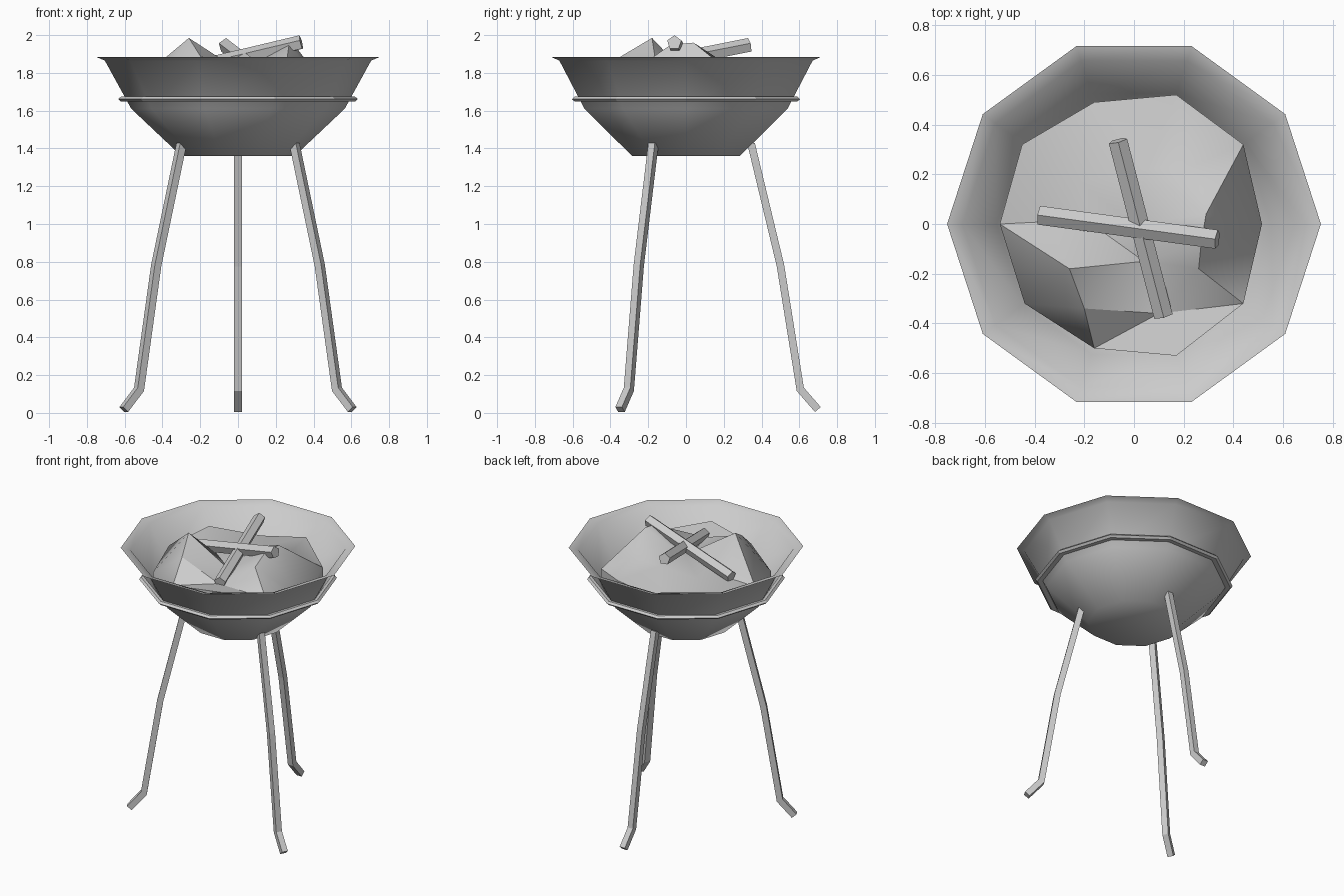
import bpy, bmesh
from math import sin, cos, radians, pi
from mathutils import Vector
from mathutils.geometry import delaunay_2d_cdt

if "Cube" in bpy.data.objects:
    bpy.data.objects.remove(bpy.data.objects["Cube"])

SIDES = 10


def make_object(name, verts, faces, smooth=None):
    mesh = bpy.data.meshes.new(name)
    mesh.from_pydata([tuple(v) for v in verts], [], faces)
    bm = bmesh.new()
    bm.from_mesh(mesh)
    bmesh.ops.recalc_face_normals(bm, faces=bm.faces)
    bm.to_mesh(mesh)
    bm.free()
    obj = bpy.data.objects.new(name, mesh)
    bpy.context.collection.objects.link(obj)
    if smooth:
        bpy.ops.object.select_all(action='DESELECT')
        obj.select_set(True)
        bpy.context.view_layer.objects.active = obj
        bpy.ops.object.shade_smooth_by_angle(angle=radians(smooth))
    return obj


def lathe(name, profile, closed, smooth=None):
    """Spin an (r, z) profile; open profiles get flat end caps."""
    n = len(profile)
    verts = [(r * cos(2 * pi * i / SIDES), r * sin(2 * pi * i / SIDES), z)
             for i in range(SIDES) for r, z in profile]
    faces = []
    for i in range(SIDES):
        a, b = i * n, (i + 1) % SIDES * n
        for j in range(n if closed else n - 1):
            k = (j + 1) % n
            faces.append((a + j, b + j, b + k, a + k))
    if not closed:
        faces += [[i * n + e for i in range(SIDES)] for e in (0, n - 1)]
    return make_object(name, verts, faces, smooth)


def sweep(name, rings):
    """Skin a list of equal-sized vertex rings and cap both ends."""
    m = len(rings[0])
    verts = [v for ring in rings for v in ring]
    faces = [(s * m + j, s * m + (j + 1) % m, (s + 1) * m + (j + 1) % m, (s + 1) * m + j)
             for s in range(len(rings) - 1) for j in range(m)]
    faces += [list(range(m)), list(range(len(verts) - m, len(verts)))]
    return make_object(name, verts, faces)


# Bowl: outer wall, flared lip, inner wall and floor
lathe("bowl", [(0.30, 1.36), (0.565, 1.61), (0.705, 1.865), (0.752, 1.885),
               (0.69, 1.868), (0.552, 1.62), (0.29, 1.378)], False, 60)

# Band around the bowl
lathe("bowl_band", [(0.585, 1.65), (0.62, 1.648), (0.634, 1.661),
                    (0.62, 1.674), (0.585, 1.672)], True)

# Three bent square legs, one at the back and two in front
path = [Vector(p) for p in ((0.345, 1.425), (0.50, 0.78), (0.605, 0.125), (0.698, 0.018))]
HALF = 0.02
for name, deg in (("back_leg", 90), ("front_left_leg", 210), ("front_right_leg", 330)):
    out = Vector((cos(radians(deg)), sin(radians(deg)), 0))
    side = Vector((-out.y, out.x, 0))
    rings = []
    for i, p in enumerate(path):
        d0 = (p - path[max(i - 1, 0)]).normalized()
        d1 = (path[min(i + 1, 3)] - p).normalized()
        t = (d0 + d1).normalized()
        nrm = Vector((-t.y, t.x)) * HALF
        if 0 < i < 3:
            nrm /= max(t.dot(d0), 0.5)
        rings.append([out * (p.x + a * nrm.x) + side * (b * HALF)
                      + Vector((0, 0, p.y + a * nrm.y))
                      for a, b in ((-1, -1), (1, -1), (1, 1), (-1, 1))])
    sweep(name, rings)

# Heap of coals: uneven rim, two peaks, a hollow for the logs, and a short skirt
rim = [(0.515, 0, 1.66), (0.44, 0.32, 1.735), (0.17, 0.52, 1.80), (-0.16, 0.49, 1.735),
       (-0.45, 0.32, 1.79), (-0.54, 0, 1.75), (-0.44, -0.32, 1.71), (-0.16, -0.50, 1.76),
       (0.17, -0.53, 1.82), (0.44, -0.32, 1.76)]
inner = [(-0.26, -0.18, 1.985), (0.27, -0.08, 1.95), (0.29, 0.04, 1.96), (0, 0, 1.81),
         (0.26, -0.18, 1.88), (-0.22, 0.17, 1.78), (0.05, 0.22, 1.82), (-0.34, 0.01, 1.76),
         (-0.17, 0.0, 1.795), (0.25, 0.24, 1.83), (0.1, -0.36, 1.79), (0.04, -0.15, 1.79),
         (-0.2, -0.34, 1.89)]
pts = [Vector(p) for p in rim + inner]
co, _, tris, orig, _, _ = delaunay_2d_cdt([p.xy for p in pts], [], [], 0, 1e-5)
verts = [(c.x, c.y, pts[o[0]].z) for c, o in zip(co, orig)]
faces = [list(t) for t in tris]
edge_ids = [next(i for i, o in enumerate(orig) if k in o) for k in range(len(rim))]
base = len(verts)
verts += [(x, y, 1.62) for x, y, _ in rim]
for k in range(len(rim)):
    n = (k + 1) % len(rim)
    faces.append([edge_ids[k], edge_ids[n], base + n, base + k])
make_object("coals", verts, faces, 40)

# Two crossed five-sided logs
for name, a, b in (("log_across", (-0.38, 0.035, 1.79), (0.335, -0.062, 1.96)),
                   ("log_lengthwise", (-0.065, 0.335, 1.945), (0.118, -0.37, 1.805))):
    a, b = Vector(a), Vector(b)
    d = (b - a).normalized()
    u = d.cross(Vector((0, 0, 1))).normalized()
    v = u.cross(d)
    sweep(name, [[p + (u * cos(k * 2 * pi / 5 + pi / 2) + v * sin(k * 2 * pi / 5 + pi / 2)) * 0.04
                  for k in range(5)] for p in (a, b)])
